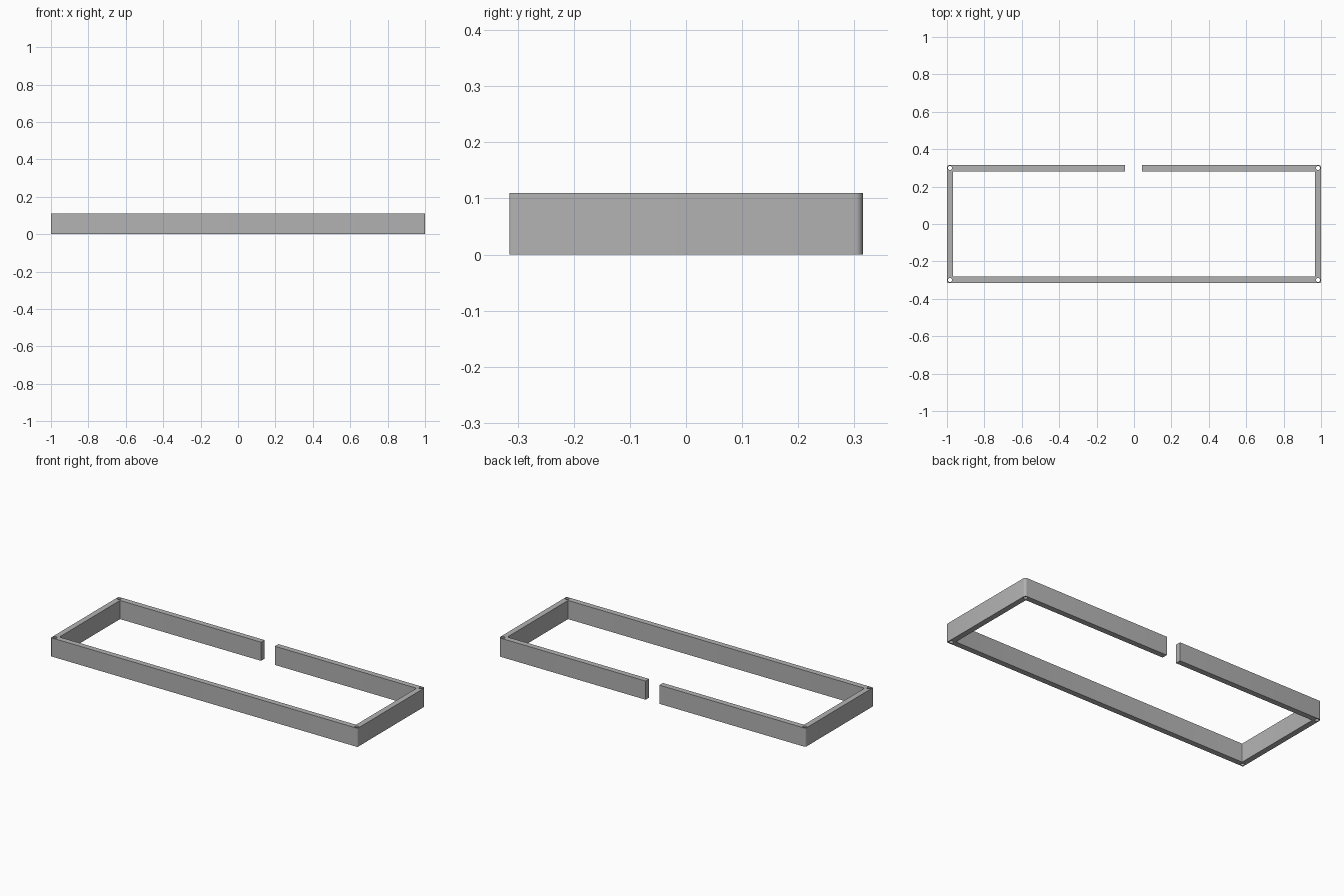
import bpy
from math import sin, cos, pi

cube = bpy.data.objects.get("Cube")
if cube:
    bpy.data.objects.remove(cube, do_unlink=True)

HALF_X, HALF_Y, HEIGHT, WALL = 1.0, 0.315, 0.11, 0.033
GAP_LEFT, GAP_RIGHT = 0.043, -0.047
HOLE_INSET, HOLE_RADIUS = 0.016, 0.011

grey = bpy.data.materials.new("plain grey")
grey.use_nodes = True
colour = (0.45, 0.45, 0.45, 1)
grey.diffuse_color = colour
grey.node_tree.nodes["Principled BSDF"].inputs["Base Color"].default_value = colour


def arc(cx, cy, radius, start, sweep, steps):
    return [(cx + radius * cos(start + sweep * i / steps),
             cy + radius * sin(start + sweep * i / steps)) for i in range(steps + 1)]


def rounded(sx, sy, half_x, half_y, radius, reverse=False):
    # Rounded corner in the quadrant given by the two signs
    start = {(1, 1): 0, (-1, 1): pi / 2, (-1, -1): pi, (1, -1): -pi / 2}[sx, sy]
    points = arc(sx * (half_x - radius), sy * (half_y - radius), radius, start, pi / 2, 6)
    return points[::-1] if reverse else points


# Outline: around the outside, then back along the inside
inner_x, inner_y = HALF_X - WALL, HALF_Y - WALL
order = [(-1, 1), (-1, -1), (1, -1), (1, 1)]
outline = [(GAP_RIGHT, HALF_Y)]
for sx, sy in order:
    outline += rounded(sx, sy, HALF_X, HALF_Y, 0.013 if sy > 0 else 0.005)
outline += [(GAP_LEFT, HALF_Y), (GAP_LEFT, inner_y)]
for sx, sy in reversed(order):
    outline += rounded(sx, sy, inner_x, inner_y, 0.004, True)
outline.append((GAP_RIGHT, inner_y))

# Vertical screw holes in the four corners
loops = [outline]
for sx, sy in order:
    loops.append(arc(sx * (HALF_X - HOLE_INSET), sy * (HALF_Y - HOLE_INSET),
                     HOLE_RADIUS, 0, 2 * pi, 24)[:-1])

# Filled flat curve extruded into the open frame
curve = bpy.data.curves.new("frame_profile", "CURVE")
curve.dimensions = "2D"
curve.fill_mode = "BOTH"
curve.extrude = HEIGHT / 2
for loop in loops:
    spline = curve.splines.new("POLY")
    spline.points.add(len(loop) - 1)
    for point, (x, y) in zip(spline.points, loop):
        point.co = (x, y, 0, 1)
    spline.use_cyclic_u = True
curve.materials.append(grey)

frame = bpy.data.objects.new("open_frame", curve)
bpy.context.collection.objects.link(frame)
frame.location.z = HEIGHT / 2
bpy.ops.object.select_all(action="DESELECT")
frame.select_set(True)
bpy.context.view_layer.objects.active = frame
bpy.ops.object.convert(target="MESH")
frame = bpy.context.object

# Weld the caps to the walls so the sharp edges shade cleanly
bpy.ops.object.mode_set(mode="EDIT")
bpy.ops.mesh.select_all(action="SELECT")
bpy.ops.mesh.remove_doubles(threshold=0.0001)
bpy.ops.mesh.normals_make_consistent(inside=False)
bpy.ops.object.mode_set(mode="OBJECT")
bpy.ops.object.shade_smooth_by_angle()
